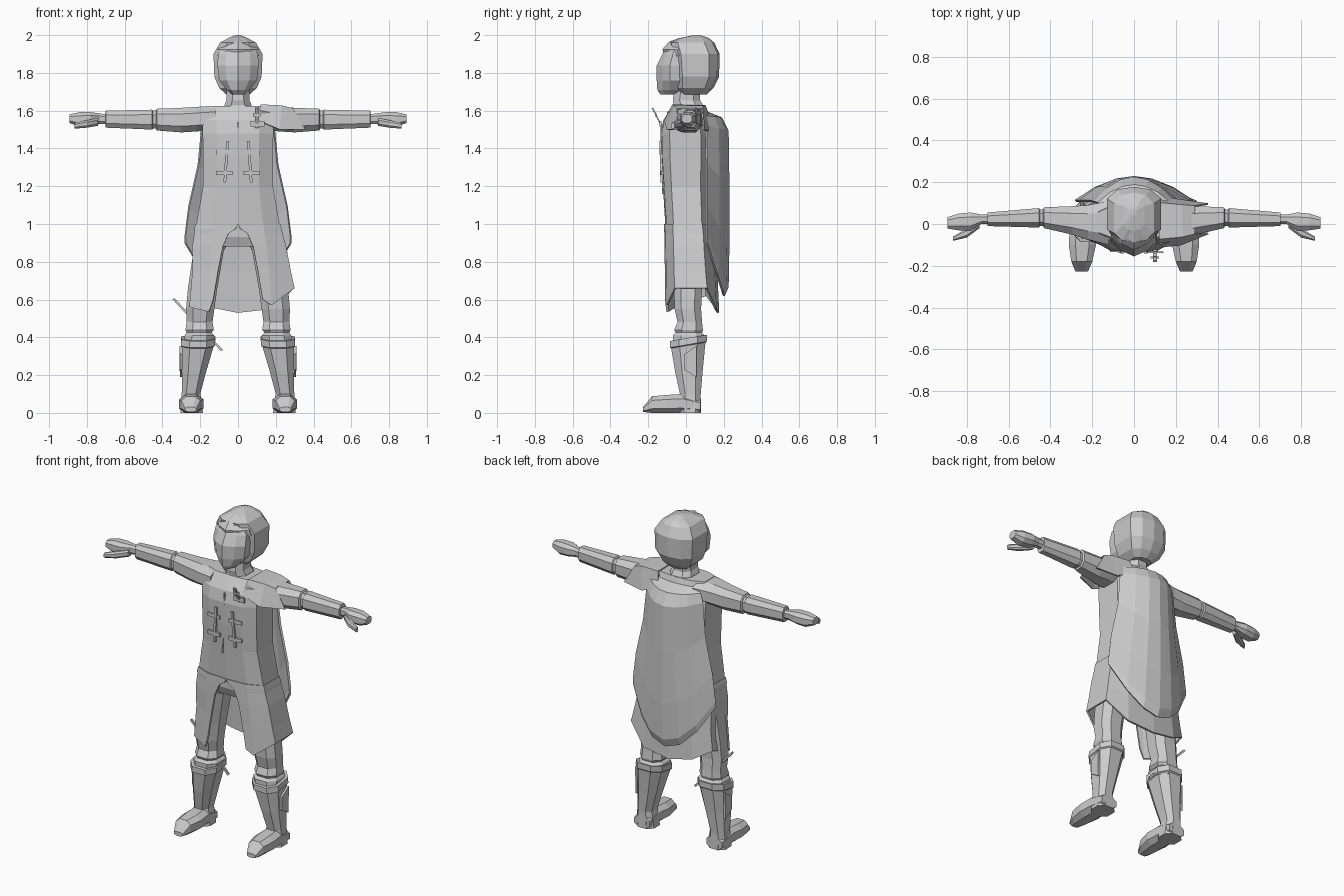
import bpy, bmesh, math
from mathutils import Vector

OCT = [(-.5, -1), (.5, -1), (1, -.5), (1, .5), (.5, 1), (-.5, 1), (-1, .5), (-1, -.5)]
BODY = [(0, -1), (.6, -.95), (1, -.65), (1, .55), (.6, .9), (0, 1),
        (-.6, .9), (-1, .55), (-1, -.65), (-.6, -.95)]
FACE = [(0, -1), (.6, -.62), (1, -.1), (1, 1), (-1, 1), (-1, -.1), (-.6, -.62)]


def finish(name, bm, mirror=False, thick=0):
    bmesh.ops.recalc_face_normals(bm, faces=bm.faces)
    me = bpy.data.meshes.new(name)
    bm.to_mesh(me)
    bm.free()
    ob = bpy.data.objects.new(name, me)
    bpy.context.collection.objects.link(ob)
    if mirror:
        ob.modifiers.new("mirror", 'MIRROR')
    if thick:
        m = ob.modifiers.new("thickness", 'SOLIDIFY')
        m.thickness = thick
        m.offset = 0
    return ob


def grid(name, rows, closed=False, mirror=False, thick=0):
    bm = bmesh.new()
    vs = [[bm.verts.new(p) for p in r] for r in rows]
    n = len(rows[0])
    for a, b in zip(vs, vs[1:]):
        for i in range(n if closed else n - 1):
            j = (i + 1) % n
            bm.faces.new((a[i], a[j], b[j], b[i]))
    if closed:
        bm.faces.new(vs[0])
        bm.faces.new(vs[-1])
    return finish(name, bm, mirror, thick)


def loft(name, axis, profile, sections, mirror=False):
    """Each section: position on axis, then min/max of the two other axes."""
    rows = []
    for p, a0, a1, b0, b1 in sections:
        row = []
        for u, v in profile:
            a = (a0 + a1) / 2 + u * (a1 - a0) / 2
            b = (b0 + b1) / 2 + v * (b1 - b0) / 2
            row.append({'x': (p, a, b), 'y': (a, p, b), 'z': (a, b, p)}[axis])
        rows.append(row)
    return grid(name, rows, True, mirror)


def rod(name, p, q, w, d):
    """Flat bar from p to q."""
    p, q = Vector(p), Vector(q)
    bm = bmesh.new()
    bmesh.ops.create_cube(bm, size=1)
    bmesh.ops.scale(bm, vec=(w, d, (q - p).length), verts=bm.verts)
    dirn = (q - p).normalized()
    side = dirn.cross(Vector((0, 1, 0))).normalized()
    front = side.cross(dirn)
    for v in bm.verts:
        v.co = (p + q) / 2 - side * v.co.x + front * v.co.y + dirn * v.co.z
    return finish(name, bm)


# head: hair shell, pointed face, neck
loft("hair", 'z', BODY, [(1.685, -.06, .06, -.03, .11), (1.72, -.10, .10, -.055, .145),
                         (1.78, -.125, .125, -.06, .175), (1.90, -.13, .13, -.07, .178),
                         (1.96, -.095, .095, -.085, .15), (1.985, -.05, .05, -.03, .12),
                         (2.0, -.012, .012, .04, .075)])
loft("face", 'z', FACE, [(1.685, -.03, .03, -.135, 0), (1.71, -.06, .06, -.152, 0),
                         (1.76, -.10, .10, -.155, 0), (1.84, -.11, .11, -.155, 0),
                         (1.90, -.105, .105, -.125, 0), (1.95, -.07, .07, -.1, 0)])
loft("fringe", 'z', FACE, [(1.89, -.118, .118, -.115, .05), (1.925, -.108, .108, -.125, .05),
                           (1.965, -.075, .075, -.09, .05), (1.985, -.03, .03, -.035, .05)])
loft("neck", 'z', OCT, [(1.56, -.08, .08, -.08, .10), (1.63, -.072, .072, -.065, .09),
                        (1.655, -.06, .06, -.07, .075), (1.72, -.06, .06, -.06, .075)])

# tunic body
loft("tunic", 'z', BODY, [(1.625, -.17, .17, -.07, .095), (1.55, -.19, .19, -.12, .125),
                          (1.48, -.187, .187, -.135, .14), (1.35, -.185, .185, -.132, .14),
                          (1.2, -.185, .185, -.122, .135), (1.0, -.22, .22, -.11, .14)])

# skirt with front slit; the left half hangs narrower and has a longer front corner
rows = []
hem_right = [.60, .57, .66, .66, .55, .53]
hem_left = [.60, .535, .56, .62, .56, .53]
for z, rx, y0, y1, slit, left in [(1.0, .22, -.11, .14, 0, 1), (.975, .226, -.11, .142, .012, 1),
                                  (.95, .231, -.109, .145, .05, .98), (.88, .25, -.108, .15, .08, .95),
                                  (.75, .275, -.106, .16, .105, .86), (0, .295, -.105, .17, .13, .86)]:
    mid, half = (y0 + y1) / 2, (y1 - y0) / 2
    right, leftside = [], []
    for i, (u, v) in enumerate(BODY[:6]):
        x = slit if i == 0 else max(u * rx, slit + .02) if i == 1 else u * rx
        right.append((x, mid + v * half, z or hem_right[i]))
        leftside.append((-x * (left if i else 1), mid + v * half, z or hem_left[i]))
    rows.append(right + leftside[-2::-1])
grid("skirt", rows, thick=.012)

# cape on the back, pointed at the bottom
rows = []
for t, w, yc, ye in [(0, .15, .11, .08), (.03, .17, .185, .10), (.1, .19, .22, .105),
                     (.4, .21, .224, .11), (.72, .26, .224, .11), (.95, .28, .22, .11), (1, .28, .20, .11)]:
    row = []
    for k in range(-3, 4):
        u = k / 3
        zb = .62 + .28 * u * u
        row.append((u * w, ye + (yc - ye) * (1 - abs(u) ** 2), 1.59 - (1.59 - zb) * t))
    rows.append(row)
grid("cape", rows, thick=.012)

# arms, hands and thumbs
loft("arm", 'x', OCT, [(.12, -.10, .11, 1.50, 1.625), (.22, -.075, .09, 1.49, 1.62),
                       (.30, -.05, .085, 1.485, 1.615), (.43, -.02, .08, 1.495, 1.61),
                       (.435, -.01, .07, 1.505, 1.60), (.45, -.01, .07, 1.505, 1.60),
                       (.455, -.017, .076, 1.50, 1.605), (.70, -.01, .055, 1.51, 1.60),
                       (.702, 0, .045, 1.53, 1.58)], True)
loft("hand", 'x', OCT, [(.695, 0, .045, 1.53, 1.58), (.73, 0, .045, 1.53, 1.585),
                        (.78, -.03, .055, 1.52, 1.592), (.84, -.03, .05, 1.515, 1.592),
                        (.893, -.022, .032, 1.535, 1.58)], True)
loft("thumb", 'x', OCT, [(.74, -.02, .02, 1.52, 1.56), (.80, -.065, -.02, 1.51, 1.55),
                         (.865, -.08, -.06, 1.505, 1.535)], True)
# open cap over one shoulder
grid("shoulder_cap", [[(.10, -.11, 1.55), (.12, -.07, 1.63), (.12, .10, 1.628), (.10, .13, 1.55)],
                      [(.22, -.10, 1.50), (.23, -.06, 1.625), (.23, .09, 1.625), (.22, .115, 1.49)],
                      [(.355, -.045, 1.50), (.29, -.045, 1.61), (.29, .085, 1.61), (.355, .095, 1.50)]],
     thick=.008)

# pelvis and legs
loft("pelvis", 'z', OCT, [(1.05, -.18, .18, -.09, .10), (.93, -.20, .20, -.09, .11),
                          (.88, -.15, .15, -.07, .09)])
loft("trouser_leg", 'z', OCT, [(.95, .02, .21, -.08, .10), (.86, .075, .235, -.08, .095),
                               (.66, .11, .265, -.065, .085), (.55, .125, .275, -.06, .08),
                               (.48, .135, .272, -.045, .085), (.44, .128, .278, -.062, .09),
                               (.425, .14, .272, -.055, .085), (.41, .125, .282, -.07, .10),
                               (.36, .13, .29, -.07, .10)], True)
boot = loft("boot", 'z', OCT, [(.395, .12, .30, -.085, .11), (.36, .122, .302, -.085, .11),
                               (.355, .13, .297, -.078, .103), (.22, .168, .295, -.058, .088),
                               (.10, .20, .298, -.032, .078), (.08, .195, .30, -.035, .078),
                               (0, .185, .305, -.04, .08)], True)
for v in boot.data.vertices[:24]:
    v.co.z += v.co.y * .17
loft("foot", 'y', OCT, [(.078, .195, .30, 0, .07), (-.02, .188, .307, 0, .10),
                        (-.10, .182, .312, 0, .095), (-.18, .20, .30, 0, .088),
                        (-.228, .22, .28, .005, .03)], True)
for s in (-1, 1):
    grid("boot_plate", [[(s * .302, -.01, .31), (s * .304, .055, .355)],
                        [(s * .302, -.01, .23), (s * .302, .055, .19)]], thick=.012)

# chest harness: uprights, cross straps and buckles
for s in (-1, 1):
    rod("harness_strap", (s * .07, -.128, 1.22), (s * .055, -.134, 1.44), .014, .014)
    for z in (1.27, 1.38):
        rod("harness_bar", (s * .03, -.131, z), (s * .115, -.126, z), .022, .014)
rod("tunic_seam", (-.02, -.122, 1.16), (0, -.133, 1.54), .008, .008)

# ornate small blade on the chest
rod("chest_blade", (.10, -.125, 1.51), (.10, -.178, 1.615), .02, .008)
rod("chest_blade_guard", (.065, -.135, 1.53), (.14, -.135, 1.53), .03, .008)
rod("chest_blade_pommel", (.08, -.16, 1.578), (.12, -.16, 1.578), .018, .008)
# thin dagger slung behind one knee
rod("dagger", (-.342, .03, .605), (-.085, .03, .33), .012, .012)
